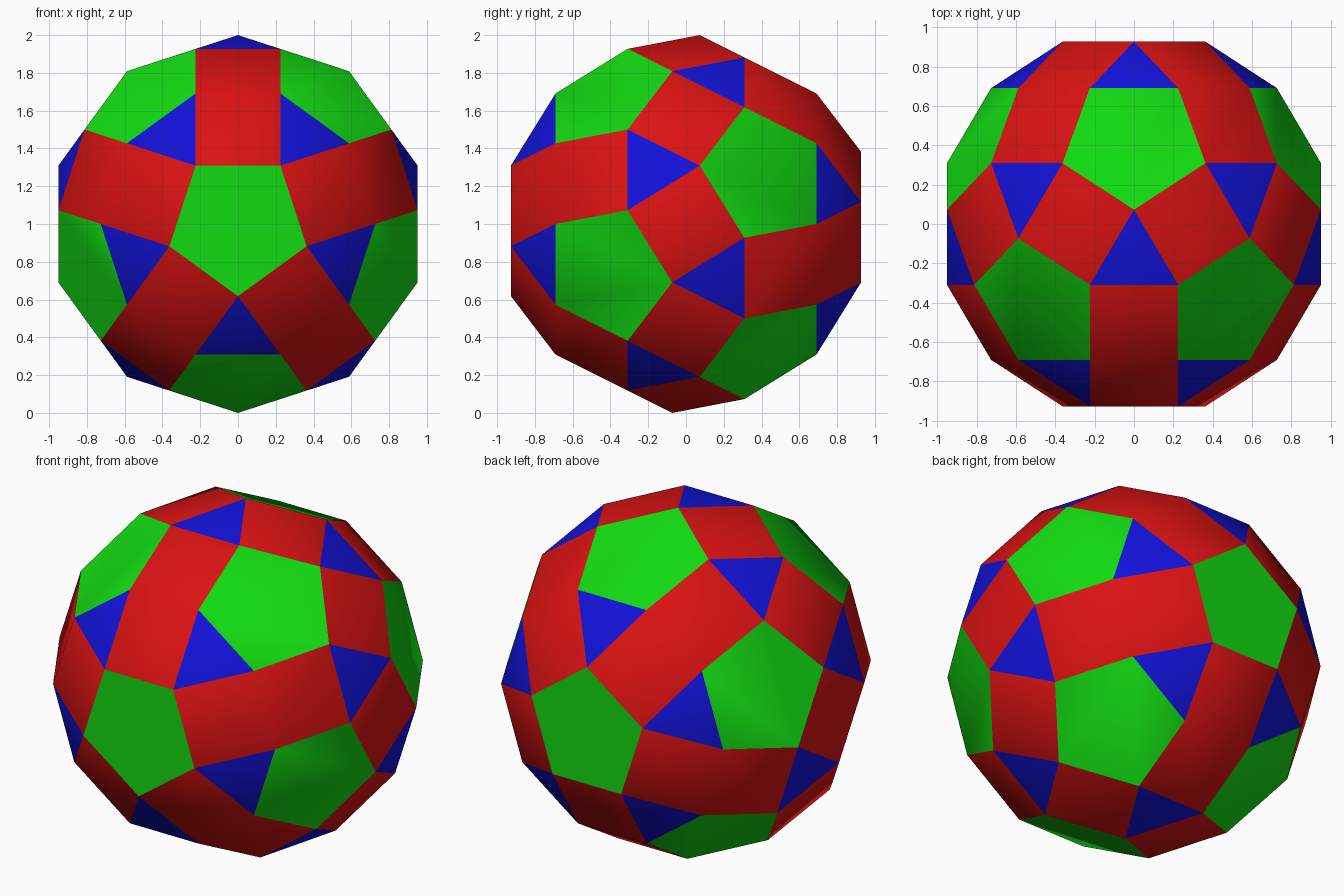
import bpy
import bmesh
import math

cube = bpy.data.objects.get("Cube")
if cube:
    bpy.data.objects.remove(cube, do_unlink=True)


def make_material(name, colour):
    mat = bpy.data.materials.new(name)
    mat.use_nodes = True
    mat.diffuse_color = colour
    mat.node_tree.nodes["Principled BSDF"].inputs["Base Color"].default_value = colour
    return mat


# Proportions in edge lengths, scaled so that the height is 2
circumradius = math.sqrt(11 + 4 * math.sqrt(5)) / 2
waist_y = math.tan(math.radians(18)) / 2
shoulder_y = 1 / math.tan(math.radians(36)) / 2
edge = 1 / math.sqrt(circumradius ** 2 - waist_y ** 2)

bm = bmesh.new()


def add_ring(y, start, spread=None):
    """Five points, or five pairs of points, on a ring about the y axis."""
    radius = math.sqrt(circumradius ** 2 - y ** 2)
    # A pair lies one edge length apart
    offsets = (0,) if spread is None else (-spread, spread)
    for k in range(5):
        for offset in offsets:
            a = math.radians(start + 72 * k) + offset
            bm.verts.new((radius * edge * math.sin(a), y * edge,
                          1 + radius * edge * math.cos(a)))


def half_edge_angle(y):
    return math.asin(0.5 / math.sqrt(circumradius ** 2 - y ** 2))


# Front and back halves; each end cap is turned by 36 degrees
cap_radius = 0.5 / math.sin(math.radians(36))
cap_y = math.sqrt(circumradius ** 2 - cap_radius ** 2)
decagon_y = math.sqrt(circumradius ** 2 - (0.5 / math.sin(math.radians(18))) ** 2)
for side, turn in ((-1, 0), (1, 180)):
    add_ring(side * cap_y, turn + 36)
    add_ring(side * decagon_y, turn, half_edge_angle(decagon_y))
    add_ring(side * shoulder_y, turn, half_edge_angle(shoulder_y))
    add_ring(-side * waist_y, turn)

# Skin the points and merge the flat regions into regular polygons
bmesh.ops.convex_hull(bm, input=bm.verts[:])
bmesh.ops.dissolve_limit(bm, angle_limit=math.radians(2),
                         verts=bm.verts[:], edges=bm.edges[:])
bmesh.ops.recalc_face_normals(bm, faces=bm.faces[:])

# Colour by the number of sides
slot = {3: 0, 4: 1, 5: 2}
for face in bm.faces:
    face.material_index = slot.get(len(face.verts), 1)

mesh = bpy.data.meshes.new("faceted_ball")
bm.to_mesh(mesh)
bm.free()
mesh.materials.append(make_material("blue_triangles", (0.006, 0.006, 0.7, 1)))
mesh.materials.append(make_material("red_squares", (0.7, 0.006, 0.006, 1)))
mesh.materials.append(make_material("green_pentagons", (0.006, 0.7, 0.006, 1)))

ball = bpy.data.objects.new("faceted_ball", mesh)
bpy.context.collection.objects.link(ball)
bpy.ops.object.select_all(action='DESELECT')
ball.select_set(True)
bpy.context.view_layer.objects.active = ball
bpy.ops.object.shade_smooth_by_angle(angle=math.radians(30))
